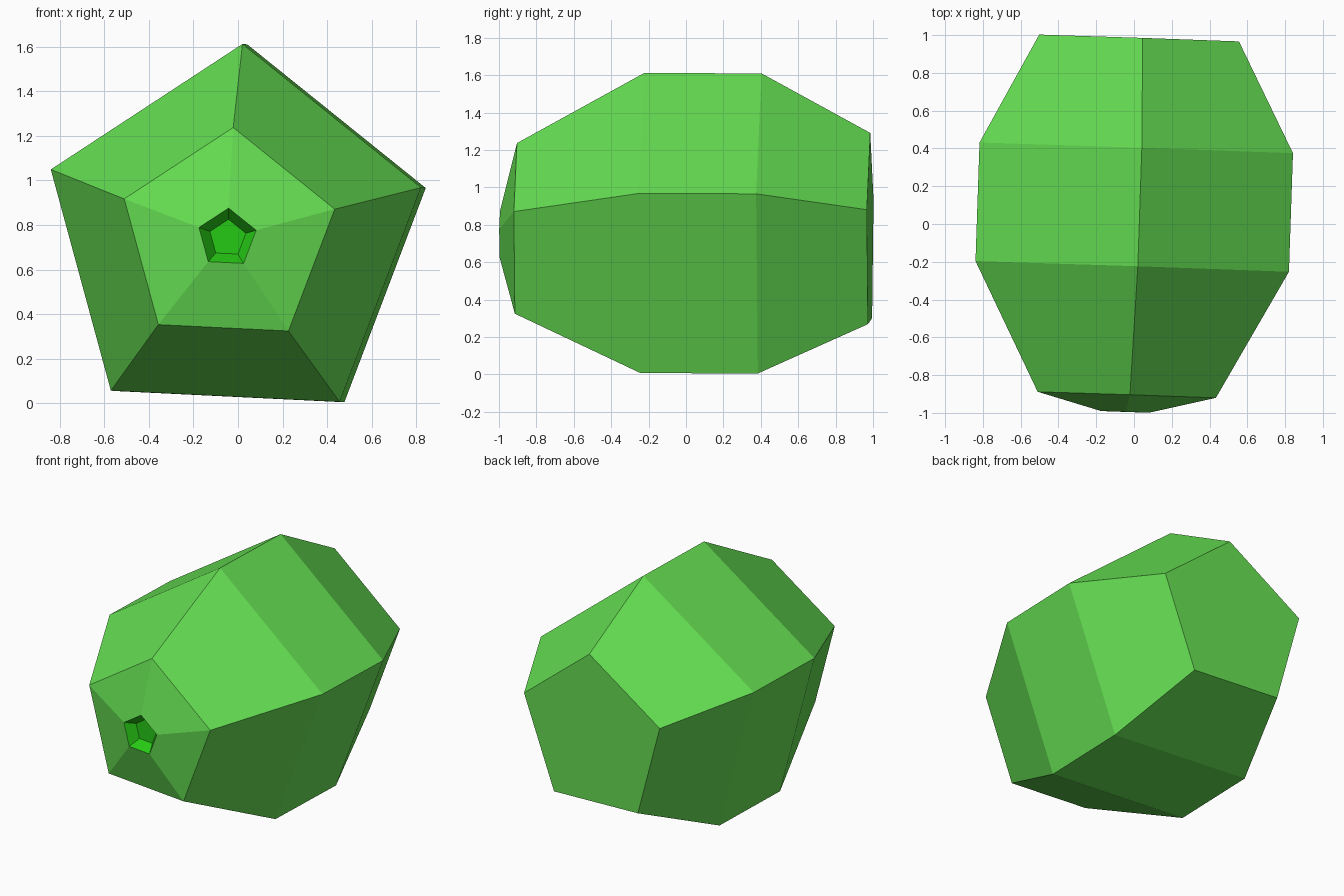
import bpy, bmesh, math

if "Cube" in bpy.data.objects:
    bpy.data.objects.remove(bpy.data.objects["Cube"])


def material(name, rgb):
    m = bpy.data.materials.new(name)
    m.diffuse_color = (*rgb, 1)
    m.use_nodes = True
    m.node_tree.nodes["Principled BSDF"].inputs["Base Color"].default_value = m.diffuse_color
    return m


light_green = material("light green", (0.13, 0.73, 0.084))
deep_green = material("deep green", (0.019, 0.578, 0.007))


def lathe(name, rings, mat, cap_end=True):
    """Five-sided loft along y; rings are (y, radius)."""
    bm = bmesh.new()
    loops = []
    for y, r in rings:
        angles = [math.radians(2.8 + 72 * k) for k in range(5)]
        loops.append([bm.verts.new((r * math.sin(a), y, r * math.cos(a))) for a in angles])
    for a, b in zip(loops, loops[1:]):
        for k in range(5):
            n = (k + 1) % 5
            bm.faces.new((a[k], a[n], b[n], b[k]))
    if cap_end:
        bm.faces.new(loops[-1])
    bm.normal_update()
    mesh = bpy.data.meshes.new(name)
    bm.to_mesh(mesh)
    bm.free()
    mesh.materials.append(mat)
    ob = bpy.data.objects.new(name, mesh)
    bpy.context.collection.objects.link(ob)
    # whole model is turned slightly about the vertical
    ob.location = (-0.015, 0, 0.738)
    ob.rotation_euler = (-0.003, 0, -0.034)
    return ob


# Faceted barrel body, open at the front around the hole, flat at the back
body = lathe("body", [(-0.995, 0.135), (-0.905, 0.497), (-0.225, 0.874),
                      (0.403, 0.874), (0.985, 0.557)], light_green)

# Shallow recess in the front
recess = lathe("front_recess", [(-0.995, 0.135), (-0.93, 0.085)], deep_green)

# Body faces point outwards, recess faces point out of the opening
for ob, outward in ((body, True), (recess, False)):
    bm = bmesh.new()
    bm.from_mesh(ob.data)
    for f in bm.faces:
        c = f.calc_center_median()
        if outward:
            wrong = f.normal.dot(c) < 0
        else:
            wrong = f.normal.y > 0
        if wrong:
            f.normal_flip()
    bm.to_mesh(ob.data)
    bm.free()
